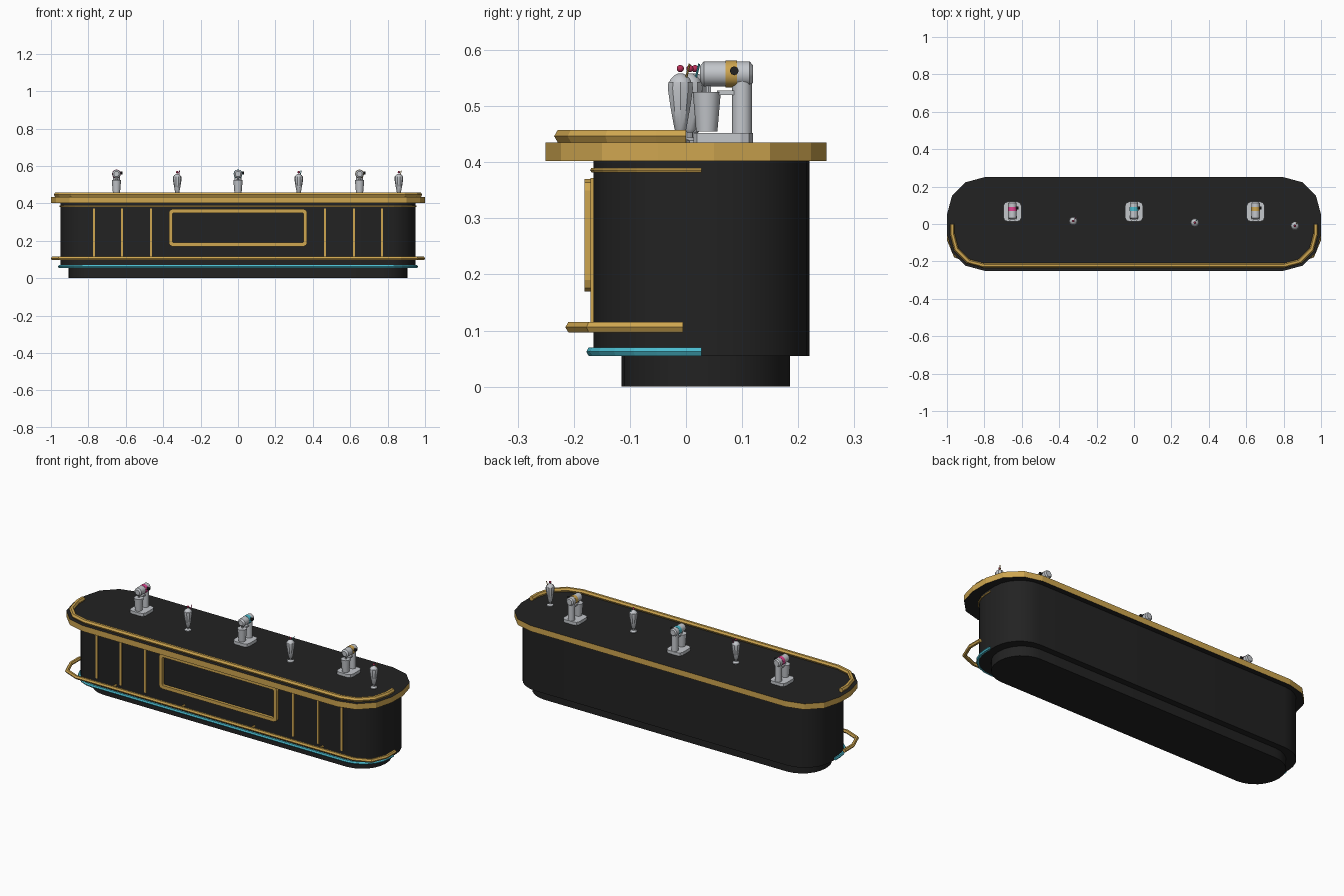
import bpy, bmesh, math
from mathutils import Vector, Matrix

if "Cube" in bpy.data.objects:
    bpy.data.objects.remove(bpy.data.objects["Cube"])


def mat(name, c):
    m = bpy.data.materials.new(name)
    m.diffuse_color = (*c, 1)
    m.use_nodes = True
    m.node_tree.nodes["Principled BSDF"].inputs["Base Color"].default_value = m.diffuse_color
    return m


BLACK = mat("black", (0.016, 0.016, 0.016))
GOLD = mat("gold", (0.62, 0.38, 0.08))
CYAN = mat("cyan", (0.07, 0.5, 0.62))
STEEL = mat("steel", (0.55, 0.57, 0.6))
PINK = mat("pink", (0.75, 0.06, 0.28))
RED = mat("cherry_red", (0.5, 0.03, 0.1))


def finish(name, bm, *mats, smooth=None):
    bmesh.ops.recalc_face_normals(bm, faces=bm.faces)
    me = bpy.data.meshes.new(name)
    bm.to_mesh(me)
    bm.free()
    for m in mats:
        me.materials.append(m)
    if smooth:
        me.shade_smooth()
        me.set_sharp_from_angle(angle=math.radians(smooth))
    ob = bpy.data.objects.new(name, me)
    bpy.context.collection.objects.link(ob)
    return ob


def rounded(hx, hy, r, seg, cy=0):
    """Counter-clockwise rounded rectangle."""
    pts = []
    for q, (sx, sy) in enumerate(((1, 1), (-1, 1), (-1, -1), (1, -1))):
        for i in range(seg + 1):
            a = math.pi / 2 * (q + i / seg)
            pts.append((sx * (hx - r) + r * math.cos(a), cy + sy * (hy - r) + r * math.sin(a)))
    return pts


def prism(bm, pts, z0, z1):
    lo = [bm.verts.new((x, y, z0)) for x, y in pts]
    hi = [bm.verts.new((x, y, z1)) for x, y in pts]
    n = len(pts)
    for i in range(n):
        bm.faces.new((lo[i], lo[(i + 1) % n], hi[(i + 1) % n], hi[i]))
    return bm.faces.new(lo[::-1]), bm.faces.new(hi)


def front_path(hx, yf, yend, r, seg):
    """U-shaped path round the front, from the left end to the right end."""
    half = [(hx, yend)]
    for i in range(seg + 1):
        a = math.pi / 2 * i / seg
        half.append((hx - r + r * math.cos(a), yf + r - r * math.sin(a)))
    return [(-x, y) for x, y in half] + half[::-1]


def tube(name, path, z, r, m, sides=6):
    """Mitred horizontal tube along a flat path."""
    bm = bmesh.new()
    p = [Vector(q) for q in path]
    rings = []
    for i, q in enumerate(p):
        d0 = (q - p[i - 1]).normalized() if i else (p[1] - q).normalized()
        d1 = (p[i + 1] - q).normalized() if i < len(p) - 1 else d0
        t = (d0 + d1).normalized()
        nrm = Vector((t.y, -t.x)) / max(t.dot(d0), 0.3)
        ring = []
        for k in range(sides):
            a = 2 * math.pi * k / sides
            o = q + nrm * r * math.cos(a)
            ring.append(bm.verts.new((o.x, o.y, z + r * math.sin(a))))
        rings.append(ring)
    for a, b in zip(rings, rings[1:]):
        for k in range(sides):
            j = (k + 1) % sides
            bm.faces.new((a[k], a[j], b[j], b[k]))
    bm.faces.new(rings[0])
    bm.faces.new(rings[-1][::-1])
    return finish(name, bm, m)


def box(name, x0, x1, y0, y1, z0, z1, m):
    bm = bmesh.new()
    prism(bm, [(x0, y0), (x1, y0), (x1, y1), (x0, y1)], z0, z1)
    return finish(name, bm, m)


def lathe(name, prof, m, loc, sides=10, axis=(0, 0, 1), smooth=35):
    """Revolve (radius, height) pairs around an axis through loc."""
    bm = bmesh.new()
    rings = [[bm.verts.new((r * math.cos(2 * math.pi * k / sides), r * math.sin(2 * math.pi * k / sides), h))
              for k in range(sides)] for r, h in prof]
    for a, b in zip(rings, rings[1:]):
        for k in range(sides):
            j = (k + 1) % sides
            bm.faces.new((a[k], a[j], b[j], b[k]))
    bm.faces.new(rings[0][::-1])
    bm.faces.new(rings[-1])
    rot = Vector((0, 0, 1)).rotation_difference(Vector(axis)).to_matrix().to_4x4()
    bm.transform(Matrix.Translation(loc) @ rot)
    return finish(name, bm, m, smooth=smooth)


# Plinth and bar body
bm = bmesh.new()
prism(bm, rounded(0.905, 0.15, 0.145, 6, 0.035), 0, 0.056)
finish("plinth", bm, BLACK, smooth=35)
bm = bmesh.new()
prism(bm, rounded(0.95, 0.1925, 0.16, 6, 0.0275), 0.055, 0.403)
finish("bar_body", bm, BLACK, smooth=35)

# Countertop: gold edge with black inset faces
bm = bmesh.new()
caps = prism(bm, rounded(1.0, 0.25, 0.2, 3), 0.402, 0.435)
bmesh.ops.inset_individual(bm, faces=list(caps), thickness=0.014)
for f in caps:
    f.material_index = 1
finish("countertop", bm, GOLD, BLACK)

# Rails and trims round the front
tube("counter_rail", front_path(0.972, -0.222, 0.0, 0.17, 3), 0.4465, 0.013, GOLD)
tube("upper_trim", front_path(0.951, -0.166, 0.0275, 0.16, 6), 0.386, 0.0048, GOLD)
tube("light_strip", front_path(0.9535, -0.169, 0.0275, 0.16, 6), 0.0625, 0.0088, CYAN)
tube("foot_rail", front_path(0.9895, -0.2045, -0.005, 0.12, 2), 0.106, 0.0105, GOLD)
for i, x in enumerate((-0.65, -0.22, 0.22, 0.65)):
    lathe(f"foot_rail_bracket_{i}", [(0.006, 0), (0.006, 0.042)], GOLD, (x, -0.204, 0.106), 6, (0, 1, 0))

# Vertical strips on the front
for s in (-1, 1):
    for i, x in enumerate((0.465, 0.62, 0.77)):
        box(f"front_strip_{i}", s * x - 0.006, s * x + 0.006, -0.17, -0.16, 0.113, 0.372, GOLD)

# Raised frame in the middle of the front
bm = bmesh.new()
loops = []
for inset, r in ((0, 0.02), (0.02, 0.006)):
    pts = rounded(0.37 - inset, 0.1 - inset, r, 2, 0.27)
    loops.append([[bm.verts.new((x, y, z)) for x, z in pts] for y in (-0.181, -0.163)])
(of, ob), (nf, nb) = loops
for a, b in ((of, nf), (ob, nb), (of, ob), (nf, nb)):
    for k in range(len(a)):
        j = (k + 1) % len(a)
        bm.faces.new((a[k], a[j], b[j], b[k]))
finish("front_frame", bm, GOLD)

# Drink mixers
for x, m in ((-0.65, PINK), (0, CYAN), (0.65, GOLD)):
    bm = bmesh.new()
    prism(bm, rounded(0.048, 0.053, 0.022, 2, 0.066), 0.434, 0.452)
    base = finish("mixer_base", bm, STEEL)
    base.location.x = x
    lathe("mixer_column", [(0.018, 0), (0.018, 0.115)], STEEL, (x, 0.1, 0.45), 12)
    lathe("mixer_head", [(0.014, 0), (0.0225, 0.007), (0.0225, 0.088), (0.016, 0.094)], STEEL,
          (x, 0.025, 0.5575), 12, (0, 1, 0))
    lathe("mixer_band", [(0.0238, 0), (0.0238, 0.021)], m, (x, 0.07, 0.5575), 12, (0, 1, 0))
    lathe("mixer_knob", [(0.008, 0), (0.008, 0.013)], BLACK, (x + 0.02, 0.086, 0.563), 8, (1, 0, 0))
    lathe("mixer_cup", [(0.019, 0), (0.025, 0.07)], STEEL, (x, 0.037, 0.455), 12)
    lathe("mixer_spindle", [(0.005, 0), (0.005, 0.02)], STEEL, (x, 0.04, 0.522), 6)
    box("mixer_cup_holder", x - 0.01, x + 0.01, 0.055, 0.09, 0.52, 0.528, STEEL)

# Milkshakes with cream, cherry and straw
glass = [(0.018, 0), (0.018, 0.004), (0.006, 0.009), (0.006, 0.018), (0.011, 0.024),
         (0.018, 0.06), (0.0235, 0.096), (0.0225, 0.108)]
cream = [(0.021, 0), (0.018, 0.007), (0.011, 0.013), (0.005, 0.016)]
for x, y, m in ((-0.325, 0.016, PINK), (0.325, 0.007, CYAN), (0.86, -0.01, GOLD)):
    lathe("shake_glass", glass, STEEL, (x, y, 0.435), 10)
    lathe("shake_cream", cream, STEEL, (x, y, 0.542), 10)
    bm = bmesh.new()
    bmesh.ops.create_uvsphere(bm, u_segments=8, v_segments=6, radius=0.0065,
                              matrix=Matrix.Translation((x, y, 0.567)))
    finish("shake_cherry", bm, RED, smooth=60)
    lathe("shake_straw", [(0.0022, 0), (0.0022, 0.04)], m, (x + 0.005, y + 0.007, 0.537), 6, (0.2, 0.25, 1))
